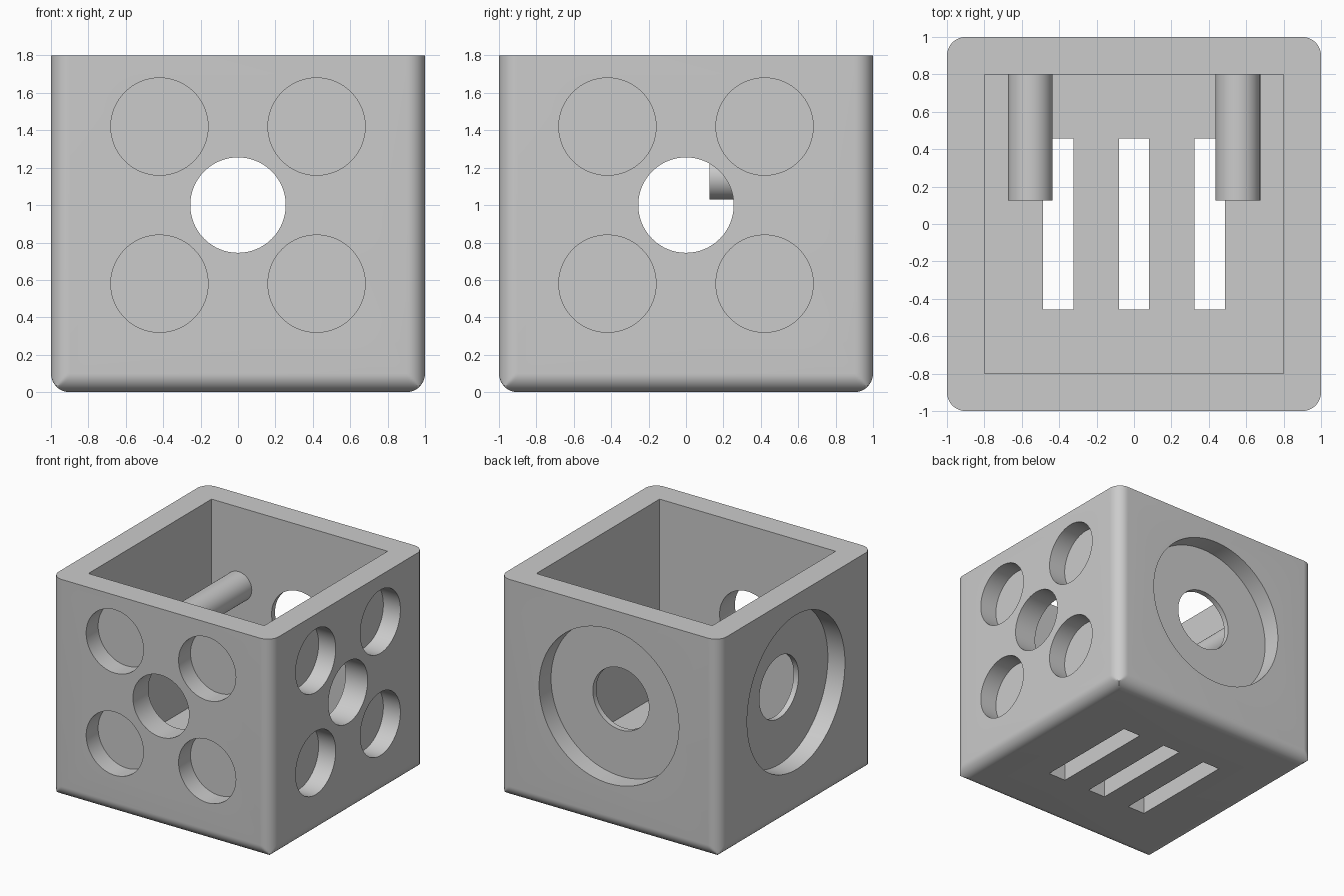
import bpy, bmesh, math
from mathutils import Matrix, Vector

if "Cube" in bpy.data.objects:
    bpy.data.objects.remove(bpy.data.objects["Cube"])

grey = bpy.data.materials.new("plain grey")
grey.diffuse_color = (0.6, 0.6, 0.6, 1)
grey.use_nodes = True
grey.node_tree.nodes["Principled BSDF"].inputs["Base Color"].default_value = grey.diffuse_color

H, R, WALL, SEG = 1.8, 0.1, 0.2, 12
MID = 1.0             # height of the side holes
POCKET = 0.155        # depth of the blind pockets


def to_object(name, bm):
    bmesh.ops.recalc_face_normals(bm, faces=bm.faces[:])
    mesh = bpy.data.meshes.new(name)
    bm.to_mesh(mesh)
    bm.free()
    mesh.materials.append(grey)
    ob = bpy.data.objects.new(name, mesh)
    bpy.context.collection.objects.link(ob)
    return ob


def add_box(bm, lo, hi):
    lo, hi = Vector(lo), Vector(hi)
    m = Matrix.Translation((lo + hi) / 2) @ Matrix.Diagonal((*(hi - lo), 1))
    bmesh.ops.create_cube(bm, size=1, matrix=m)


def add_rod(bm, turn, across, z, radius, near, far, sides=96):
    """Horizontal cylinder; turn 0 points to the front, 90 to the right."""
    m = (Matrix.Rotation(math.radians(turn), 4, 'Z')
         @ Matrix.Translation((across, -(near + far) / 2, z))
         @ Matrix.Rotation(math.pi / 2, 4, 'X'))
    bmesh.ops.create_cone(bm, cap_ends=True, segments=sides, radius1=radius,
                          radius2=radius, depth=far - near, matrix=m)


def activate(ob):
    bpy.ops.object.select_all(action='DESELECT')
    ob.select_set(True)
    bpy.context.view_layer.objects.active = ob


def cut(ob, bm):
    cutter = to_object("cutter", bm)
    cutter.hide_render = True
    mod = ob.modifiers.new("cut", 'BOOLEAN')
    mod.operation, mod.solver, mod.object = 'DIFFERENCE', 'EXACT', cutter
    activate(ob)
    bpy.ops.object.modifier_apply(modifier=mod.name)
    bpy.data.objects.remove(cutter)


# Outer block: rounded upright edges, rounded and mitred bottom edges
arc = [math.pi / 2 * i / SEG for i in range(SEG + 1)]
outline = []
for q in range(4):
    rot = Matrix.Rotation(q * math.pi / 2, 2)
    outline += [rot @ Vector((1 - R + R * math.cos(a), 1 - R + R * math.sin(a)))
                for a in arc]
levels = [(R - R * math.sin(a), 1 - R + R * math.cos(a)) for a in reversed(arc)]
levels.append((H, 1))

bm = bmesh.new()
rings = [[bm.verts.new((max(-h, min(h, p.x)), max(-h, min(h, p.y)), z))
          for p in outline] for z, h in levels]
n = len(outline)
for low, high in zip(rings, rings[1:]):
    for i in range(n):
        j = (i + 1) % n
        bm.faces.new((low[i], low[j], high[j], high[i]))
bm.faces.new(rings[-1])
bm.faces.new(rings[0])
bmesh.ops.remove_doubles(bm, verts=bm.verts[:], dist=1e-5)
box = to_object("open_box", bm)

# Inner cavity
bm = bmesh.new()
add_box(bm, (WALL - 1, WALL - 1, WALL), (1 - WALL, 1 - WALL, H + 0.5))
cut(box, bm)

# Blind pockets: four small on front and right, one large on back and left
bm = bmesh.new()
for turn in (0, 90):
    for sx in (-1, 1):
        for sz in (-1, 1):
            add_rod(bm, turn, 0.42 * sx, MID + 0.42 * sz, 0.26, 1 - POCKET, 1.1)
for turn in (180, 270):
    add_rod(bm, turn, 0, MID, 0.635, 1 - POCKET, 1.1, 128)
cut(box, bm)

# Through holes in every wall and three slots in the floor
bm = bmesh.new()
for turn in (0, 90, 180, 270):
    add_rod(bm, turn, 0, MID, 0.255, 0.7, 1.1)
for x in (-0.405, 0, 0.405):
    add_box(bm, (x - 0.081, -0.457, -0.1), (x + 0.081, 0.457, 0.3))
cut(box, bm)

activate(box)
bpy.ops.object.shade_smooth_by_angle(angle=math.radians(25))

# Two pegs on the inside of the back wall
for name, x in (("left_peg", -0.555), ("right_peg", 0.555)):
    bm = bmesh.new()
    add_rod(bm, 180, -x, 1.15, 0.12, 0.125, 0.81, 64)
    peg = to_object(name, bm)
    activate(peg)
    bpy.ops.object.shade_smooth_by_angle(angle=math.radians(25))
